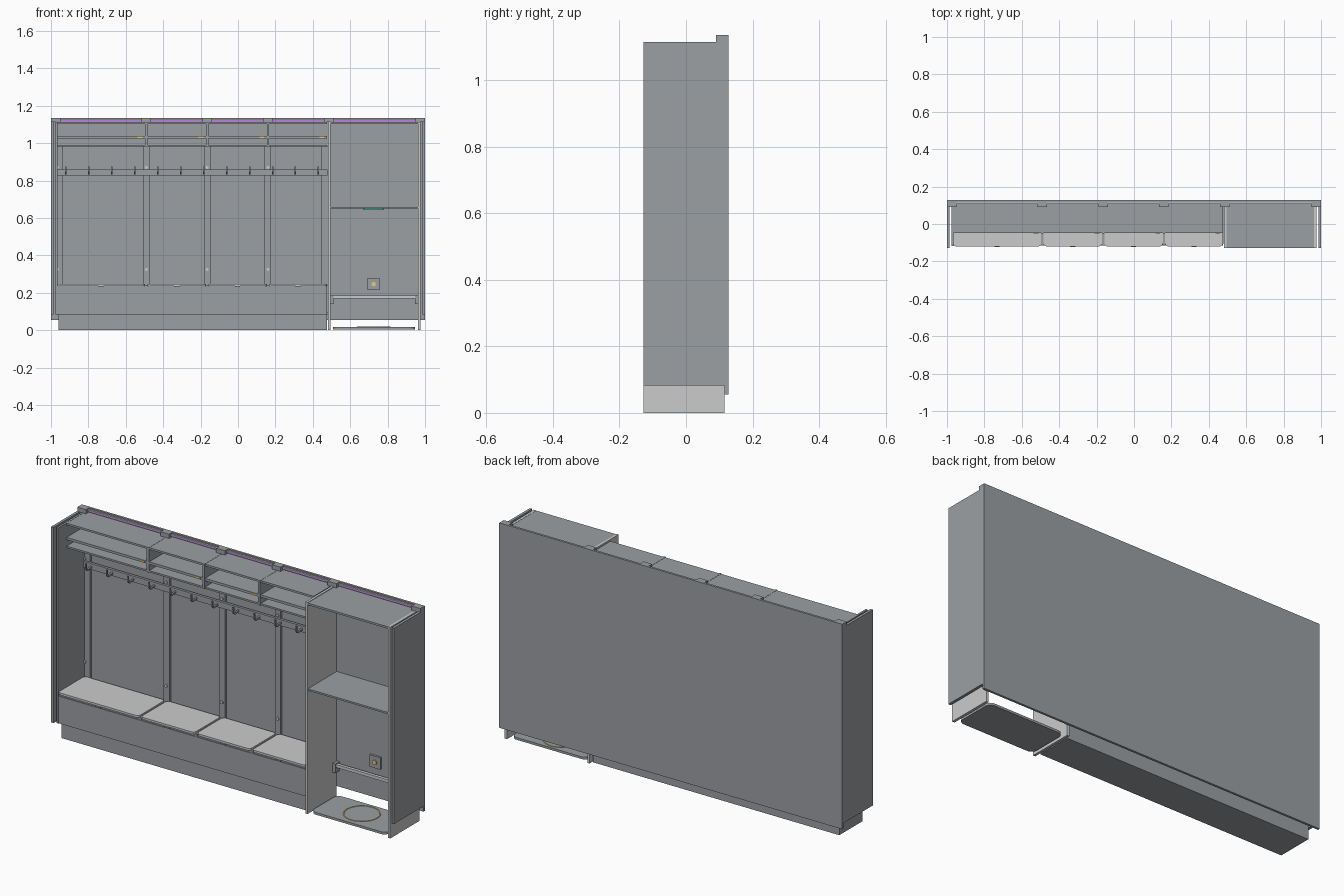
import bpy, bmesh, math

if "Cube" in bpy.data.objects:
    bpy.data.objects.remove(bpy.data.objects["Cube"])

def mat(name, rgb):
    m = bpy.data.materials.new(name)
    m.diffuse_color = (*rgb, 1)
    m.use_nodes = True
    m.node_tree.nodes["Principled BSDF"].inputs["Base Color"].default_value = m.diffuse_color
    return m

DARK = mat("slate_panel", (0.33, 0.35, 0.37))
SEAT = mat("seat_grey", (0.68, 0.68, 0.67))
LIGHT = mat("light_panel", (0.95, 0.95, 0.95))
BRASS = mat("brass", (0.8, 0.58, 0.2))
PURPLE = mat("purple_light", (0.55, 0.2, 0.85))
GREEN = mat("green_light", (0.1, 0.6, 0.4))

def finish(name, bm, material=DARK):
    me = bpy.data.meshes.new(name)
    bmesh.ops.recalc_face_normals(bm, faces=bm.faces)
    bm.to_mesh(me)
    bm.free()
    ob = bpy.data.objects.new(name, me)
    bpy.context.collection.objects.link(ob)
    me.materials.append(material)
    return ob

def box(name, x, y, z, material=DARK):
    """Box from (min, max) ranges."""
    bm = bmesh.new()
    bmesh.ops.create_cube(bm, size=1)
    for v in bm.verts:
        v.co = [r[0] if c < 0 else r[1] for c, r in zip(v.co, (x, y, z))]
    return finish(name, bm, material)

def slab(name, x, y, z, r, material=DARK):
    """Horizontal slab with rounded plan corners."""
    bm = bmesh.new()
    pts = []
    for i, (cx, cy) in enumerate([(x[1]-r, y[1]-r), (x[0]+r, y[1]-r), (x[0]+r, y[0]+r), (x[1]-r, y[0]+r)]):
        for k in range(7):
            a = math.pi/2 * (i + k/6)
            pts.append(bm.verts.new((cx + r*math.cos(a), cy + r*math.sin(a), z[0])))
    f = bm.faces.new(pts)
    ext = bmesh.ops.extrude_face_region(bm, geom=[f])
    for v in ext["geom"]:
        if isinstance(v, bmesh.types.BMVert):
            v.co.z = z[1]
    return finish(name, bm, material)

def disc_y(name, x, y, z, r, depth, material):
    """Short cylinder pointing forward."""
    bpy.ops.mesh.primitive_cylinder_add(vertices=20, radius=r, depth=depth, location=(x, y, z),
                                        rotation=(math.pi/2, 0, 0))
    ob = bpy.context.object
    ob.name = name
    ob.data.materials.append(material)

def hook(x):
    """Coat hook: thin upturned profile extruded sideways."""
    prof = [(0.098, 0.85), (0.098, 0.836), (0.058, 0.832), (0.044, 0.845), (0.044, 0.875),
            (0.051, 0.875), (0.052, 0.849), (0.06, 0.841), (0.09, 0.845)]
    bm = bmesh.new()
    f = bm.faces.new([bm.verts.new((x - 0.004, y, z)) for y, z in prof])
    ext = bmesh.ops.extrude_face_region(bm, geom=[f])
    bmesh.ops.translate(bm, vec=(0.008, 0, 0), verts=[v for v in ext["geom"] if isinstance(v, bmesh.types.BMVert)])
    finish("coat_hook", bm)

# Back wall and side panels
box("back_panel", (-1, 1), (0.1155, 0.1275), (0.055, 1.135))
for s, n in ((-1, "left"), (1, "right")):
    box(n + "_outer_side", sorted((s*0.986, s)), (-0.1275, 0.115), (0.083, 1.115))
box("left_inner_side", (-0.977, -0.966), (-0.118, 0.115), (0.083, 1.113))
box("right_inner_side", (0.963, 0.977), (-0.1275, 0.115), (0, 1.113), LIGHT)
box("tall_unit_divider", (0.482, 0.495), (-0.1275, 0.115), (0, 1.115), LIGHT)

# Top rail: brackets, light strip under a pale cover
for x in (-0.975, -0.49, -0.165, 0.16, 0.485, 0.975):
    box("top_bracket", (x-0.025, x+0.025), (0.09, 0.1155), (1.112, 1.135))
box("top_light_strip", (-0.97, 0.97), (0.108, 0.1155), (1.116, 1.124), PURPLE)
box("top_light_cover", (-0.97, 0.97), (0.106, 0.1155), (1.124, 1.128), LIGHT)

# Bench box and plinth
box("bench_front", (-0.97, 0.476), (-0.115, -0.103), (0.083, 0.226))
box("bench_floor", (-0.966, 0.482), (-0.103, 0.115), (0.083, 0.094))
box("plinth", (-0.96, 0.476), (-0.098, 0.094), (0, 0.083))

# Repeated bays: seats, overhead cubbies
bays = [(-0.968, -0.496), (-0.484, -0.171), (-0.159, 0.154), (0.166, 0.475)]
for a, b in bays:
    slab("seat_lid", (a, b), (-0.12, 0.102), (0.237, 0.248), 0.018, SEAT)
    box("seat_support", (a, b), (-0.11, 0.115), (0.225, 0.237))
    c = (a + b) / 2
    box("seat_pull", (c-0.014, c+0.014), (-0.123, -0.115), (0.23, 0.237))
    box("cubby_top", (a, b), (-0.048, 0.115), (1.102, 1.112))
    box("cubby_middle_shelf", (a, b), (-0.048, 0.115), (1.024, 1.037))
    box("cubby_bottom", (a, b), (-0.048, 0.115), (0.982, 0.991))
    box("cubby_tag", (b-0.04, b-0.014), (-0.051, -0.047), (1.025, 1.035), BRASS)
for x in (-0.49, -0.165, 0.16):
    box("cubby_divider", (x-0.006, x+0.006), (-0.052, 0.115), (0.982, 1.113))
    box("bench_divider", (x-0.006, x+0.006), (-0.114, 0.115), (0.094, 0.24))

# Back battens with bolts
for x in (-0.952, -0.49, -0.165, 0.16, 0.464):
    box("back_batten", (x-0.017, x+0.017), (0.103, 0.1155), (0.24, 0.985))
for x in (-0.965, -0.49, -0.165, 0.16):
    for z in (0.325, 0.87):
        disc_y("batten_bolt", x, 0.101, z, 0.008, 0.008, LIGHT)

# Coat rail and hooks
box("coat_rail", (-0.966, 0.478), (0.091, 0.105), (0.826, 0.858))
for i in range(12):
    hook(-0.92 + i * 1.35 / 11)

# Tall unit: top, shelf, under-shelf light, outlet, foot rail
box("tall_unit_top", (0.495, 0.963), (-0.1275, 0.115), (1.102, 1.112))
box("tall_unit_shelf", (0.495, 0.963), (-0.125, 0.115), (0.65, 0.659))
slab("shelf_light", (0.672, 0.778), (-0.06, 0.01), (0.643, 0.65), 0.01, GREEN)
box("outlet_plate", (0.693, 0.757), (0.104, 0.1155), (0.215, 0.278))
disc_y("outlet_button", 0.725, 0.102, 0.246, 0.012, 0.008, BRASS)
box("low_rail", (0.495, 0.963), (0.086, 0.103), (0.168, 0.184), LIGHT)
for x in (0.503, 0.955):
    box("low_rail_bracket", (x-0.008, x+0.008), (0.081, 0.1155), (0.14, 0.188))

# Floor tray with ring
slab("floor_tray", (0.507, 0.947), (-0.118, 0.102), (0.004, 0.016), 0.03)
bpy.ops.mesh.primitive_torus_add(major_segments=48, minor_segments=8, major_radius=0.088,
                                 minor_radius=0.003, location=(0.725, -0.003, 0.016))
ring = bpy.context.object
ring.name = "tray_ring"
ring.data.materials.append(BRASS)
bpy.ops.object.shade_smooth_by_angle()
